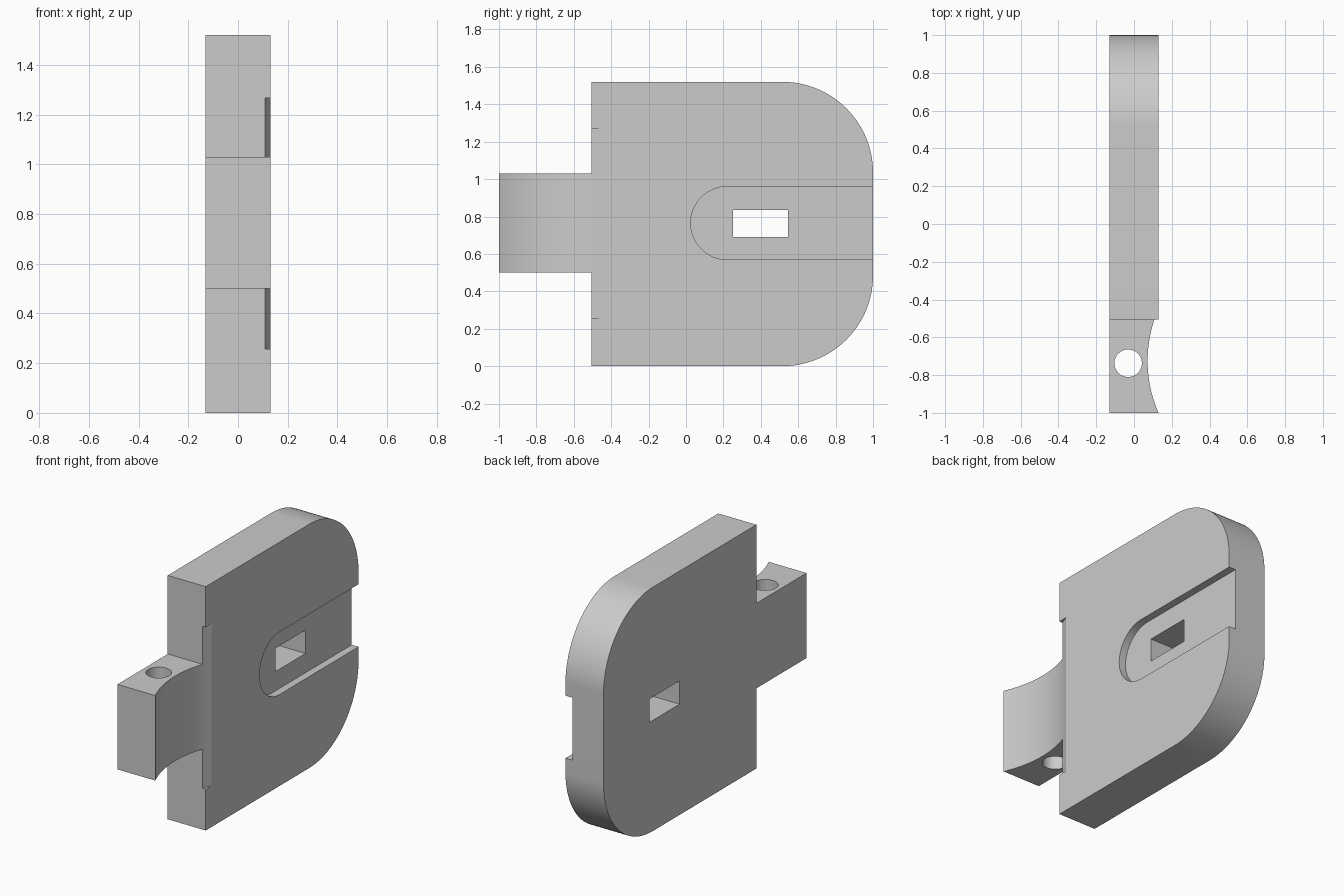
import bpy, bmesh, math
from mathutils import Vector

if "Cube" in bpy.data.objects:
    bpy.data.objects.remove(bpy.data.objects["Cube"], do_unlink=True)

grey = bpy.data.materials.new("plain grey")
grey.use_nodes = True
colour = (0.6, 0.6, 0.6, 1)
grey.diffuse_color = colour
grey.node_tree.nodes["Principled BSDF"].inputs["Base Color"].default_value = colour

HALF = 0.131          # half thickness of the plate
TOP = 1.52            # plate height
FRONT = -0.505        # front edge of the plate
CORNER = 0.485        # radius of the rear corners


def arc(cy, cz, r, start, end, steps=32):
    angles = [math.radians(start + (end - start) * i / steps) for i in range(steps + 1)]
    return [(cy + r * math.cos(a), cz + r * math.sin(a)) for a in angles]


def finish(name, bm):
    bmesh.ops.recalc_face_normals(bm, faces=bm.faces)
    mesh = bpy.data.meshes.new(name)
    bm.to_mesh(mesh)
    bm.free()
    mesh.materials.append(grey)
    obj = bpy.data.objects.new(name, mesh)
    bpy.context.collection.objects.link(obj)
    return obj


def prism(name, outline, low, high, axis="x"):
    """Extrude a closed outline: (y, z) points along x, or (x, y) points along z."""
    bm = bmesh.new()
    along_x = axis == "x"
    verts = [bm.verts.new((low, a, b) if along_x else (a, b, low)) for a, b in outline]
    face = bm.faces.new(verts)
    moved = bmesh.ops.extrude_face_region(bm, geom=[face])["geom"]
    shift = Vector((high - low, 0, 0) if along_x else (0, 0, high - low))
    bmesh.ops.translate(bm, vec=shift,
                        verts=[v for v in moved if isinstance(v, bmesh.types.BMVert)])
    return finish(name, bm)


# Plate with rounded rear corners and a front tab, all one outline
outline = [(FRONT, 0)]
outline += arc(1 - CORNER, CORNER, CORNER, -90, 0)
outline += arc(1 - CORNER, TOP - CORNER, CORNER, 0, 90)
outline += [(FRONT, TOP), (FRONT, 1.03), (-1, 1.03), (-1, 0.5), (FRONT, 0.5)]
plate = prism("latch_plate", outline, -HALF, HALF)

# Cutters: shallow slot, through window, tab hole and concave relief
slot = prism("slot_cutter", arc(0.22, 0.765, 0.195, 90, 270) + [(1.2, 0.57), (1.2, 0.96)],
             HALF - 0.047, HALF + 0.1)
window = prism("window_cutter", [(0.25, 0.69), (0.545, 0.69), (0.545, 0.835), (0.25, 0.835)],
               -0.3, 0.3)
hole = prism("hole_cutter", arc(-0.031, -0.737, 0.073, 0, 348.75, 31), 0.3, 1.2, "z")
relief = prism("relief_cutter", arc(0.072 + 0.68, -0.725, 0.68, 140, 220, 48),
               0.257, 1.267, "z")

cutters = [slot, window, hole, relief]
for cutter in cutters:
    cutter.hide_render = True
    mod = plate.modifiers.new(cutter.name, "BOOLEAN")
    mod.operation = "DIFFERENCE"
    mod.solver = "EXACT"
    mod.object = cutter

# Apply the cuts, then drop the cutters
bpy.context.view_layer.update()
depsgraph = bpy.context.evaluated_depsgraph_get()
result = bpy.data.meshes.new_from_object(plate.evaluated_get(depsgraph))
plate.modifiers.clear()
plate.data = result
for cutter in cutters:
    bpy.data.objects.remove(cutter, do_unlink=True)

# Keep a single material
result.materials.clear()
result.materials.append(grey)
for poly in result.polygons:
    poly.material_index = 0

bpy.ops.object.select_all(action="DESELECT")
plate.select_set(True)
bpy.context.view_layer.objects.active = plate
bpy.ops.object.shade_smooth_by_angle(angle=math.radians(20))
